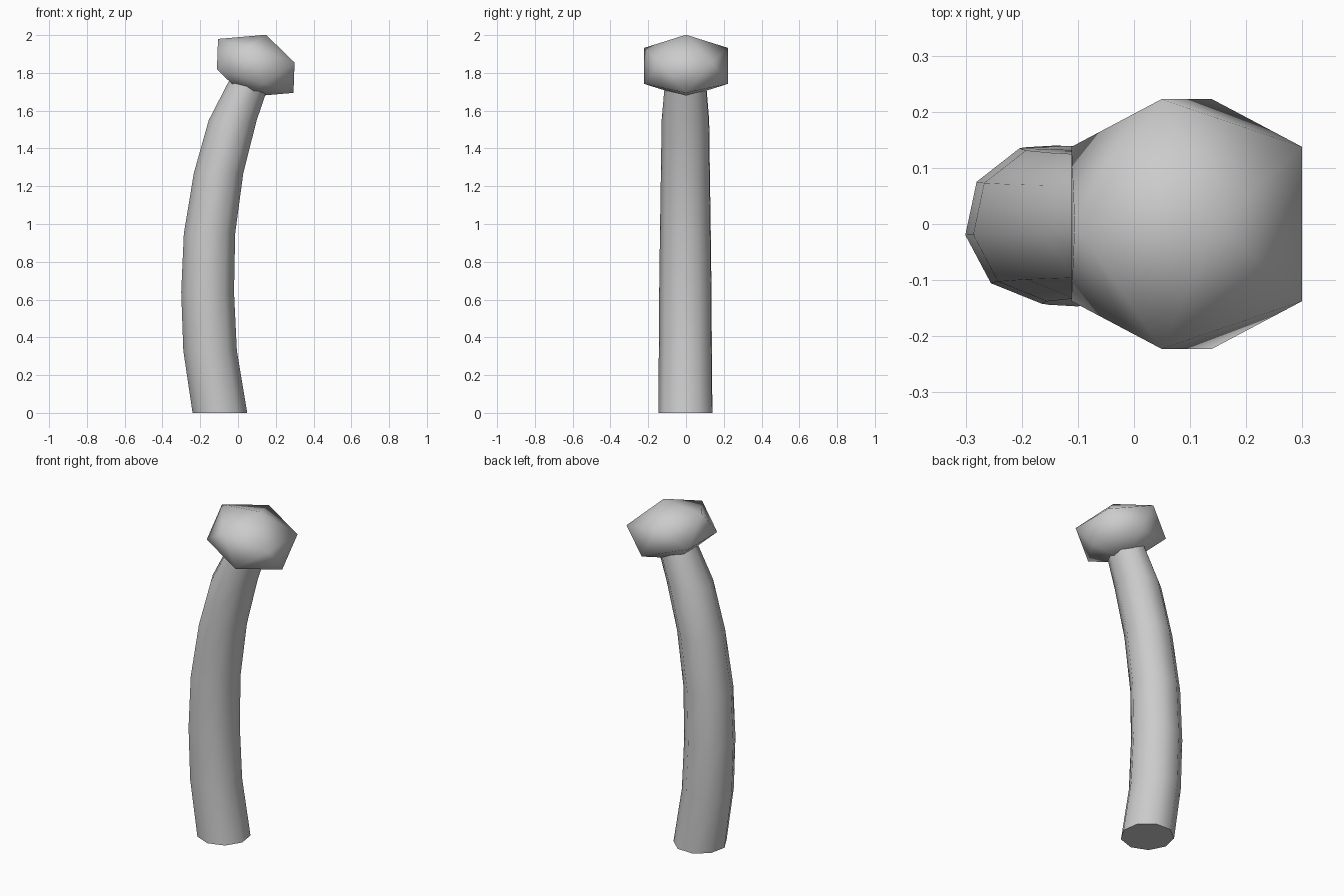
import bpy, bmesh, math
from mathutils import Vector

if "Cube" in bpy.data.objects:
    bpy.data.objects.remove(bpy.data.objects["Cube"])


def finish(name, bm, angle):
    bmesh.ops.recalc_face_normals(bm, faces=bm.faces)
    mesh = bpy.data.meshes.new(name)
    bm.to_mesh(mesh)
    bm.free()
    obj = bpy.data.objects.new(name, mesh)
    bpy.context.collection.objects.link(obj)
    bpy.ops.object.select_all(action='DESELECT')
    obj.select_set(True)
    bpy.context.view_layer.objects.active = obj
    bpy.ops.object.shade_smooth_by_angle(angle=math.radians(angle))
    return obj


# Trunk: bent, tapering nine-sided tube (height, centre x, radius per ring)
SIDES = 9
rings = [(0, -0.095, 0.147), (0.33, -0.147, 0.144), (0.64, -0.16, 0.142),
         (0.95, -0.15, 0.138), (1.27, -0.102, 0.133), (1.55, -0.027, 0.129),
         (1.80, 0.08, 0.107)]
bm = bmesh.new()
loops = []
for z, cx, r in rings:
    angles = [math.radians(-12 + 360 * i / SIDES) for i in range(SIDES)]
    loops.append([bm.verts.new((cx + r * math.cos(a), r * math.sin(a), z)) for a in angles])
for low, high in zip(loops, loops[1:]):
    for i in range(SIDES):
        j = (i + 1) % SIDES
        bm.faces.new((low[i], low[j], high[j], high[i]))
bm.faces.new(loops[0][::-1])
bm.faces.new(loops[-1])
finish("trunk", bm, 60)

# Crown: tilted, flattened icosahedron made from three golden rectangles
PHI = (1 + math.sqrt(5)) / 2
centre = Vector((0.094, 0, 1.837))
a = Vector((-0.045, 0, 0.095))
b = Vector((0.127, 0, 0.011))
y = Vector((0, 0.1375, 0))
bm = bmesh.new()
for u, v in ((a, y), (y, b), (b, a)):
    for s in (-1, 1):
        for t in (-1, 1):
            bm.verts.new(centre + s * u + t * PHI * v)
bmesh.ops.convex_hull(bm, input=bm.verts)
finish("crown", bm, 60)
